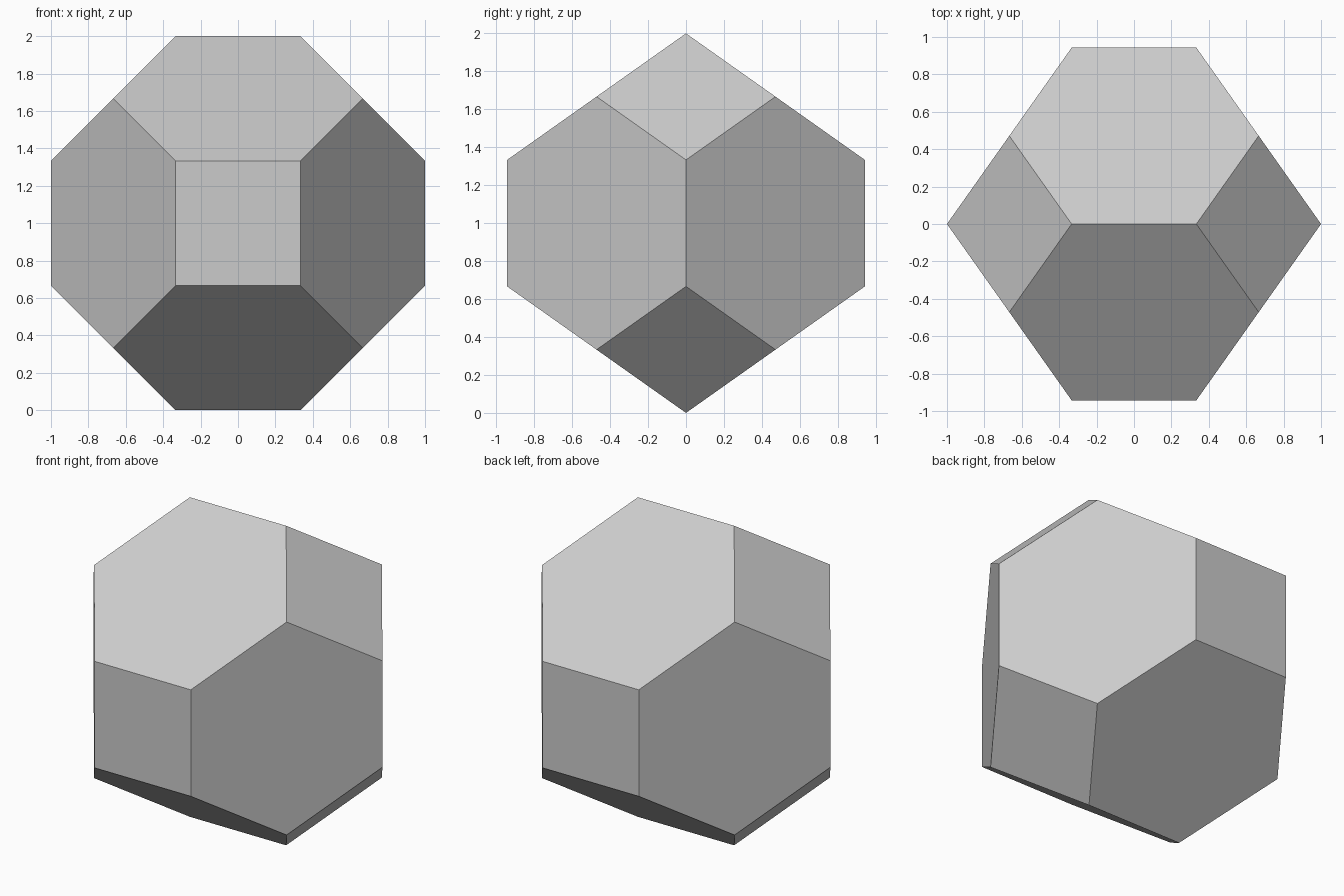
import bpy, bmesh, math
from itertools import permutations
from mathutils import Matrix, Vector

if "Cube" in bpy.data.objects:
    bpy.data.objects.remove(bpy.data.objects["Cube"])

EDGE = 2 / 3                 # edge length shared by squares and hexagons
UNIT = EDGE / math.sqrt(2)

# Truncated octahedron: hull of all permutations of (0, +-1, +-2)
corners = {p for s in (1, -1) for t in (2, -2) for p in permutations((0, s, t))}
bm = bmesh.new()
for c in sorted(corners):
    bm.verts.new(Vector(c) * UNIT)
bmesh.ops.convex_hull(bm, input=bm.verts[:])

# Merge hull triangles into flat squares and hexagons
bmesh.ops.dissolve_limit(bm, angle_limit=math.radians(2),
                         verts=bm.verts[:], edges=bm.edges[:])

# Turn so a square faces front and the solid stands on one edge
bm.transform(Matrix.Translation((0, 0, 1)) @ Matrix.Rotation(math.radians(45), 4, 'Y'))
bmesh.ops.recalc_face_normals(bm, faces=bm.faces[:])

mesh = bpy.data.meshes.new("truncated_octahedron")
bm.to_mesh(mesh)
bm.free()
bpy.context.collection.objects.link(bpy.data.objects.new("truncated_octahedron", mesh))
